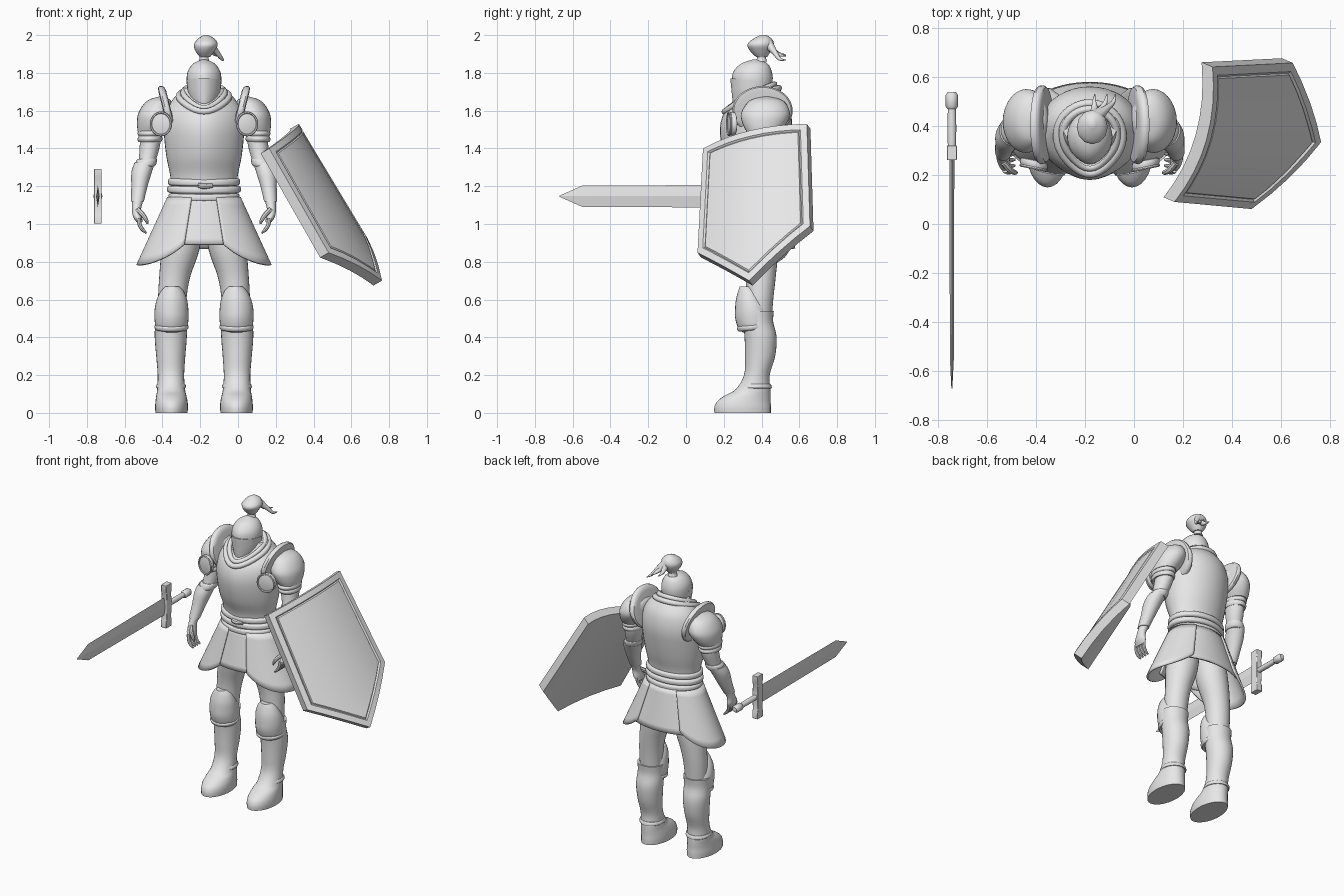
import bpy, bmesh
from math import sin, cos, pi, radians
from mathutils import Vector

if "Cube" in bpy.data.objects:
    bpy.data.objects.remove(bpy.data.objects["Cube"], do_unlink=True)

GREY = (0.8, 0.8, 0.8, 1)
steel = bpy.data.materials.new("plain_grey")
steel.use_nodes = True
steel.diffuse_color = GREY
steel.node_tree.nodes["Principled BSDF"].inputs["Base Color"].default_value = GREY

BODY = Vector((-0.18, 0.37, 0))     # where the figure stands
HOME = Vector((0, 0, 0))


def finish(name, bm, at=BODY, mirror=False, thick=0, bevel=0, angle=38):
    """Turn a bmesh into a shaded object with its modifiers."""
    bmesh.ops.recalc_face_normals(bm, faces=bm.faces)
    mesh = bpy.data.meshes.new(name)
    bm.to_mesh(mesh)
    bm.free()
    ob = bpy.data.objects.new(name, mesh)
    bpy.context.collection.objects.link(ob)
    ob.location = at
    mesh.materials.append(steel)
    bpy.ops.object.select_all(action='DESELECT')
    ob.select_set(True)
    bpy.context.view_layer.objects.active = ob
    bpy.ops.object.shade_smooth_by_angle(angle=radians(angle))
    if thick:
        mod = ob.modifiers.new("Thickness", 'SOLIDIFY')
        mod.thickness, mod.offset = thick, 0
    if bevel:
        mod = ob.modifiers.new("Soft edge", 'BEVEL')
        mod.width, mod.segments = bevel, 2
    if mirror:
        ob.modifiers.new("Other side", 'MIRROR')
    return ob


def skin(name, rings, wrap=True, closed=False, **kw):
    """Bridge successive rings of points into one surface."""
    bm = bmesh.new()
    loops = [[bm.verts.new(p) for p in ring] for ring in rings]
    n = len(loops[0])
    pairs = list(zip(loops, loops[1:])) + ([(loops[-1], loops[0])] if closed else [])
    for a, b in pairs:
        for i in range(n if wrap else n - 1):
            j = (i + 1) % n
            bm.faces.new((a[i], a[j], b[j], b[i]))
    if wrap and not closed:
        bm.faces.new(loops[0])
        bm.faces.new(loops[-1])
    return finish(name, bm, **kw)


def smooth_path(rows, steps=4):
    """Spline through rows of numbers."""
    rows = [Vector(r) for r in rows]
    out = []
    for i in range(len(rows) - 1):
        a, b, c, d = rows[max(i - 1, 0)], rows[i], rows[i + 1], rows[min(i + 2, len(rows) - 1)]
        for k in range(steps):
            t = k / steps
            out.append(b + (c - a) * t / 2 + (a * 2 - b * 5 + c * 4 - d) * t * t / 2
                       + (b * 3 - a - c * 3 + d) * t ** 3 / 2)
    return out + [rows[-1]]


def loft(name, rows, n=28, ridge=0, tilt=0, **kw):
    """Rows are x, y, z, half width, half depth of level ellipses."""
    rings = []
    for x, y, z, rx, ry in smooth_path(rows):
        ring = []
        for i in range(n):
            a = 2 * pi * i / n
            s = sin(a)
            dy = ry * s - ridge * ry * max(0, -s) ** 8
            ring.append((x + rx * cos(a), y + dy, z + tilt * dy))
        rings.append(ring)
    return skin(name, rings, **kw)


def sweep(name, rows, ref=(0, 0, 1), n=10, closed=False, steps=4, **kw):
    """Rows are x, y, z, radius of a round tube."""
    pts = list(map(Vector, rows)) if closed else smooth_path(rows, steps)
    ref, rings, m = Vector(ref), [], len(pts)
    for i, p in enumerate(pts):
        q = pts[(i + 1) % m] if closed else pts[min(i + 1, m - 1)]
        o = pts[i - 1] if closed else pts[max(i - 1, 0)]
        t = (q.to_3d() - o.to_3d()).normalized()
        a = ref.cross(t).normalized()
        b = t.cross(a)
        rings.append([p.to_3d() + (a * cos(w) + b * sin(w)) * p[3]
                      for w in (2 * pi * k / n for k in range(n))])
    return skin(name, rings, closed=closed, **kw)


# Torso armour, with a soft keel down the breast
loft("cuirass", [(0, .01, 1.14, .17, .12), (0, .01, 1.25, .178, .125), (0, .005, 1.35, .198, .155),
                 (0, .005, 1.45, .21, .175), (0, .01, 1.53, .214, .18), (0, .02, 1.6, .2, .165),
                 (0, .04, 1.66, .165, .125), (0, .03, 1.72, .11, .09)], n=40, ridge=.1)
for i, (z, r) in enumerate([(1.145, .187), (1.185, .194), (1.225, .19)]):
    loft(f"belt_{i}", [(0, .01, z - .02, r - .012, .128), (0, .01, z - .012, r, .14),
                       (0, .01, z + .01, r, .14), (0, .01, z + .018, r - .012, .128)], tilt=.04)
sweep("buckle", [(-.03, -.128, 1.205, .012), (0, -.132, 1.2, .015), (.045, -.125, 1.203, .011)], n=8)


# Collar rims, pointed at the front
def collar(name, r, z, tube):
    rows = []
    for k in range(40):
        a = 2 * pi * k / 40
        front = max(0, -sin(a))
        rows.append((r * cos(a), r * sin(a) - .012 - .02 * front ** 6,
                     z + .045 * sin(a) - .035 * front ** 3, tube))
    sweep(name, rows, closed=True)


collar("collar_outer", .133, 1.675, .017)
collar("collar_inner", .11, 1.695, .015)
loft("gorget", [(0, -.015, 1.61, .14, .14), (0, -.015, 1.66, .128, .128),
                (0, -.01, 1.695, .1, .1)], tilt=.55)
loft("neck", [(0, .025, 1.62, .085, .08), (0, .015, 1.72, .08, .08)])

# Closed helmet with a thin faceplate
HELM = [(0, -.055, 1.6, .03, .045), (0, -.035, 1.63, .058, .073), (0, -.02, 1.69, .083, .093),
        (0, -.015, 1.76, .092, .104), (0, -.013, 1.81, .085, .096),
        (0, -.005, 1.85, .056, .066), (0, 0, 1.872, .008, .01)]
loft("helmet", HELM, ridge=.08)
loft("faceplate", [(x, y - .004, z, rx + .001, ry + .002) for x, y, z, rx, ry in HELM[:4]],
     ridge=.1, tilt=-.1)

# Tied plume
loft("plume_tie", [(0, .03, 1.86, .03, .03), (0, .03, 1.88, .024, .024), (0, .03, 1.9, .03, .03)])
loft("plume_knot", [(.005, .03, 1.885, .028, .03), (.005, .025, 1.915, .05, .055),
                    (.01, .025, 1.95, .063, .07), (.012, .035, 1.98, .045, .05),
                    (.01, .04, 2.0, .012, .015)], n=12)
for i, (dx, dz) in enumerate([(.105, 1.868), (.07, 1.89), (.02, 1.895)]):
    sweep(f"plume_tail_{i}", [(.02, .06, 1.96, .03), (dx / 2 + .01, .095, 1.915, .016),
                              (dx * .9, .125, dz + .006, .009), (dx, .16, dz, .002)], ref=(1, 0, 0))

# Shoulders
loft("pauldron", [(.285, .04, 1.49, .066, .09), (.272, .045, 1.53, .083, .115),
                  (.258, .05, 1.58, .092, .13), (.245, .055, 1.63, .078, .11),
                  (.235, .055, 1.66, .052, .075), (.23, .055, 1.675, .006, .01)], mirror=True)
for i, z in enumerate((1.445, 1.475)):
    loft(f"shoulder_lame_{i}", [(.287, .035, z - .01, .06, .08 + .006 * i),
                                (.286, .035, z + .005, .066, .088 + .006 * i),
                                (.284, .035, z + .025, .06, .08)], mirror=True)


def disc(name, at, rx, ry, depth, axis_x=False, lean=0):
    """Rounded disc facing forward, or sideways with axis_x."""
    rings = []
    for shrink, d in ((.8, -.5), (.95, -.4), (1, -.15), (1, .15), (.95, .4), (.8, .5)):
        ring = []
        for k in range(32):
            a = 2 * pi * k / 32
            u, v, w = rx * shrink * cos(a), ry * shrink * sin(a), d * depth
            ring.append((at[0] + w + lean * v, at[1] + u, at[2] + v) if axis_x
                        else (at[0] + u, at[1] + w + lean * u, at[2] + v))
        rings.append(ring)
    skin(name, rings, mirror=True)


disc("shoulder_fin", (.195, .035, 1.6), .16, .13, .042, axis_x=True, lean=.25)
disc("armpit_disc", (.228, -.125, 1.53), .056, .062, .035, lean=.2)
sweep("armpit_disc_rim", [(.228 + .053 * cos(a), -.142 + .011 * cos(a), 1.53 + .06 * sin(a), .006)
                          for a in (pi * k / 14 for k in range(28))],
      ref=(0, 1, 0), closed=True, n=6, mirror=True)

# Arms and hands
loft("arm", [(.275, .05, 1.52, .055, .07), (.286, .04, 1.42, .054, .063), (.302, .015, 1.33, .045, .052),
             (.33, -.02, 1.25, .045, .052), (.35, -.07, 1.13, .03, .034), (.357, -.09, 1.08, .024, .032),
             (.352, -.105, 1.04, .024, .045), (.342, -.115, 1.01, .016, .042)], mirror=True)
loft("bracer", [(.316, .012, 1.325, .052, .062), (.33, -.012, 1.275, .054, .06),
                (.342, -.04, 1.2, .043, .049), (.352, -.075, 1.12, .034, .038)], mirror=True)
loft("elbow_band", [(.3, .02, 1.345, .05, .058), (.304, .016, 1.335, .055, .063),
                    (.309, .01, 1.315, .055, .063), (.313, .006, 1.305, .05, .058)], mirror=True)
for i in range(4):
    y = -.15 + .024 * i
    sweep(f"finger_{i}", [(.346, y, 1.03, .012), (.34, y - .006, .995, .011),
                          (.325, y - .008, .97, .01), (.305, y - .006, .952, .005)],
          ref=(0, 1, 0), n=8, mirror=True)
sweep("thumb", [(.35, -.12, 1.075, .014), (.325, -.15, 1.05, .013),
                (.305, -.16, 1.02, .01), (.298, -.16, 1.0, .005)], ref=(0, 1, 0), n=8, mirror=True)


# Skirt plates, hung round the hips between two angles
def skirt(name, start, end, hem, puff, **kw):
    rings, cols = [], 40
    for j in range(9):
        ring = []
        for i in range(cols + 1):
            t = i / cols
            a = radians(start + (end - start) * t)
            z = 1.14 + (hem(abs(2 * t - 1)) - 1.14) * j / 8
            f = (1.14 - z) / .35
            ring.append(((.176 + puff + .16 * f) * cos(a), .015 + (.128 + puff + .075 * f) * sin(a), z))
        rings.append(ring)
    skin(name, rings, wrap=False, thick=.012, **kw)


skirt("front_panel", -125, -55, lambda e: .89, .002)
skirt("back_panel", 45, 135, lambda e: .87, .002)
skirt("side_tasset", -70, 58, lambda e: .782 + .11 * e ** 3, .013, mirror=True)

# Legs, boots and knee guards
loft("thigh", [(.17, .01, .45, .07, .07), (.168, .02, .6, .075, .072), (.155, .025, .72, .082, .08),
               (.125, .02, .86, .1, .098), (.1, .015, 1.02, .1, .1)], mirror=True)
loft("boot", [(.172, -.07, 0, .085, .15), (.172, -.07, .03, .087, .15), (.172, -.064, .06, .085, .142),
              (.173, -.045, .09, .08, .123), (.174, -.015, .125, .074, .092),
              (.175, .005, .2, .07, .068), (.176, .022, .3, .077, .08), (.176, .025, .4, .085, .085),
              (.174, .012, .48, .085, .08), (.173, .015, .54, .088, .08)], mirror=True)
loft("ankle_band", [(.174, -.004, .13, .074, .086), (.174, -.002, .136, .079, .086),
                    (.174, 0, .148, .077, .081), (.174, 0, .154, .072, .076)], mirror=True)
loft("knee_guard", [(.172, -.005, .425, .05, .06), (.172, -.01, .45, .082, .08), (.172, -.014, .5, .09, .091),
                    (.172, -.02, .55, .089, .086), (.17, -.03, .6, .08, .072),
                    (.168, -.038, .645, .06, .053), (.168, -.045, .67, .035, .038)], ridge=.05, mirror=True)
loft("knee_rim", [(.172, -.01, .438, .08, .08), (.172, -.01, .446, .088, .087),
                  (.172, -.01, .46, .09, .09), (.172, -.01, .468, .08, .08)], tilt=.1, mirror=True)

# Sword floating beside the right hand, pointing forward
SX, SZ = -.742, 1.147
skin("blade", [[(SX + w, y, SZ), (SX, y, SZ + h), (SX - w, y, SZ), (SX, y, SZ - h)]
               for y, h, w in ((.27, .06, .01), (-.55, .056, .008), (-.67, .003, .002))],
     at=HOME, angle=10)
skin("crossguard", [[(SX + a * .02, .29 + b * w, SZ + z)
                     for a, b in ((-1, -1), (1, -1), (1, 1), (-1, 1))]
                    for z, w in ((-.145, .03), (-.1, .03), (-.085, .024), (-.03, .027), (.03, .027),
                                 (.085, .024), (.1, .03), (.145, .03))], at=HOME, bevel=.003)
sweep("grip", [(SX, .3, SZ, .016), (SX, .39, SZ, .018), (SX, .48, SZ, .016)], at=HOME, n=12)
sweep("pommel", [(SX, .468, SZ, .017), (SX, .478, SZ, .025), (SX, .525, SZ, .025), (SX, .538, SZ, .016)],
      at=HOME, n=10, steps=1)

# Shield: curved panel with a raised rim, tilted outward beside the left arm
A, B = Vector((.165, .09, 1.4)), Vector((.32, .64, 1.53))
MID, ACROSS, DOWN = (A + B) / 2, (B - A) / 2, Vector((.505, -.01, -.86))
OUT = DOWN.cross(ACROSS).normalized()
bm = bmesh.new()
N = 8
grid = []
for j in range(N + 1):
    row = []
    for i in range(N + 1):
        u = 2 * i / N - 1
        v = (.635 + .29 * (1 - abs(u))) * j / N
        row.append(bm.verts.new(MID + ACROSS * u * (1 + .13 * v) + DOWN * v + OUT * .065 * (1 - u * u)))
    grid.append(row)
front = [bm.faces.new((grid[j][i], grid[j + 1][i], grid[j + 1][i + 1], grid[j][i + 1]))
         for j in range(N) for i in range(N)]
back = bmesh.ops.extrude_face_region(bm, geom=front, use_keep_orig=True)["geom"]
bmesh.ops.translate(bm, vec=OUT * -.055, verts=[g for g in back if isinstance(g, bmesh.types.BMVert)])
bmesh.ops.recalc_face_normals(bm, faces=bm.faces)
for width, depth in ((.035, 0), (.007, -.01), (.007, .006)):
    bmesh.ops.inset_region(bm, faces=front, thickness=width, depth=depth, use_even_offset=True)
finish("shield", bm, at=HOME, angle=25)
